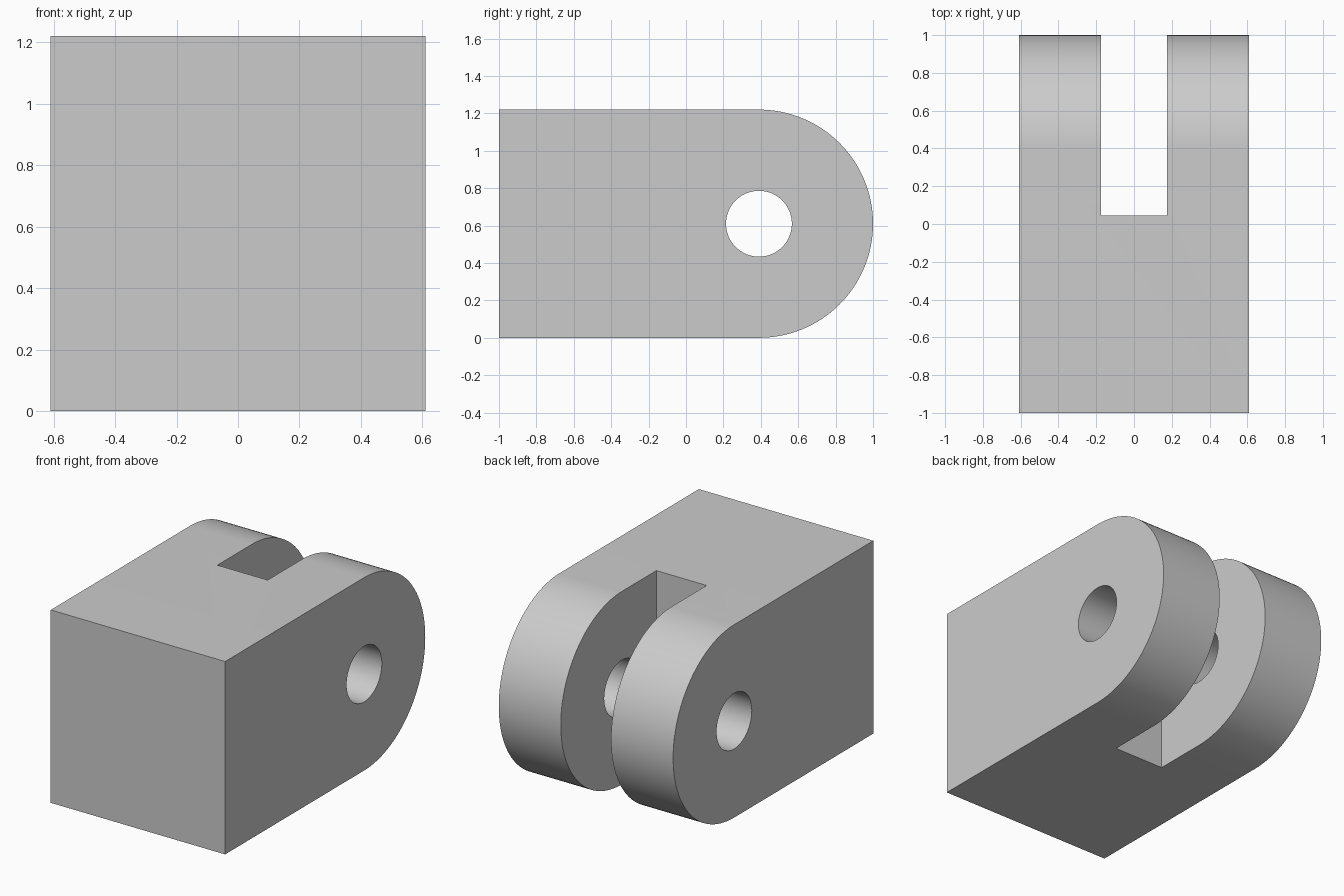
import bpy, bmesh
from math import sin, cos, pi

if "Cube" in bpy.data.objects:
    bpy.data.objects.remove(bpy.data.objects["Cube"])

R = 0.61            # lug radius, half width and half height
PIN_Y = 0.39        # pin axis position
HOLE_R = 0.176
SLOT_HALF = 0.176
SLOT_START = 0.045


def prism(name, profile, half_width):
    """Extrude a (y, z) profile along x, centred on x = 0."""
    bm = bmesh.new()
    face = bm.faces.new([bm.verts.new((-half_width, y, z)) for y, z in profile])
    ext = bmesh.ops.extrude_face_region(bm, geom=[face])
    moved = [v for v in ext["geom"] if isinstance(v, bmesh.types.BMVert)]
    bmesh.ops.translate(bm, verts=moved, vec=(2 * half_width, 0, 0))
    bmesh.ops.recalc_face_normals(bm, faces=bm.faces)
    mesh = bpy.data.meshes.new(name)
    bm.to_mesh(mesh)
    bm.free()
    obj = bpy.data.objects.new(name, mesh)
    bpy.context.collection.objects.link(obj)
    return obj


def arc(radius, start, end, steps):
    return [(PIN_Y + radius * cos(start + (end - start) * i / steps),
             R + radius * sin(start + (end - start) * i / steps))
            for i in range(steps + 1)]


# Block with a fully rounded back end
body = prism("clevis_body", [(-1, 2 * R), (-1, 0)] + arc(R, -pi / 2, pi / 2, 64), R)

# Cutters: slot between the lugs, and pin hole through both lugs
slot = prism("slot_cutter", [(SLOT_START, -0.2), (1.2, -0.2),
                             (1.2, 2 * R + 0.2), (SLOT_START, 2 * R + 0.2)], SLOT_HALF)
hole = prism("pin_hole_cutter", arc(HOLE_R, 0, 2 * pi, 64)[:-1], R + 0.2)

bpy.context.view_layer.objects.active = body
body.select_set(True)
for cutter in (slot, hole):
    cutter.hide_render = True
    mod = body.modifiers.new(cutter.name, 'BOOLEAN')
    mod.operation = 'DIFFERENCE'
    mod.solver = 'EXACT'
    mod.object = cutter
    bpy.ops.object.modifier_apply(modifier=mod.name)
    bpy.data.objects.remove(cutter)

bpy.ops.object.shade_smooth_by_angle(angle=pi / 6)
